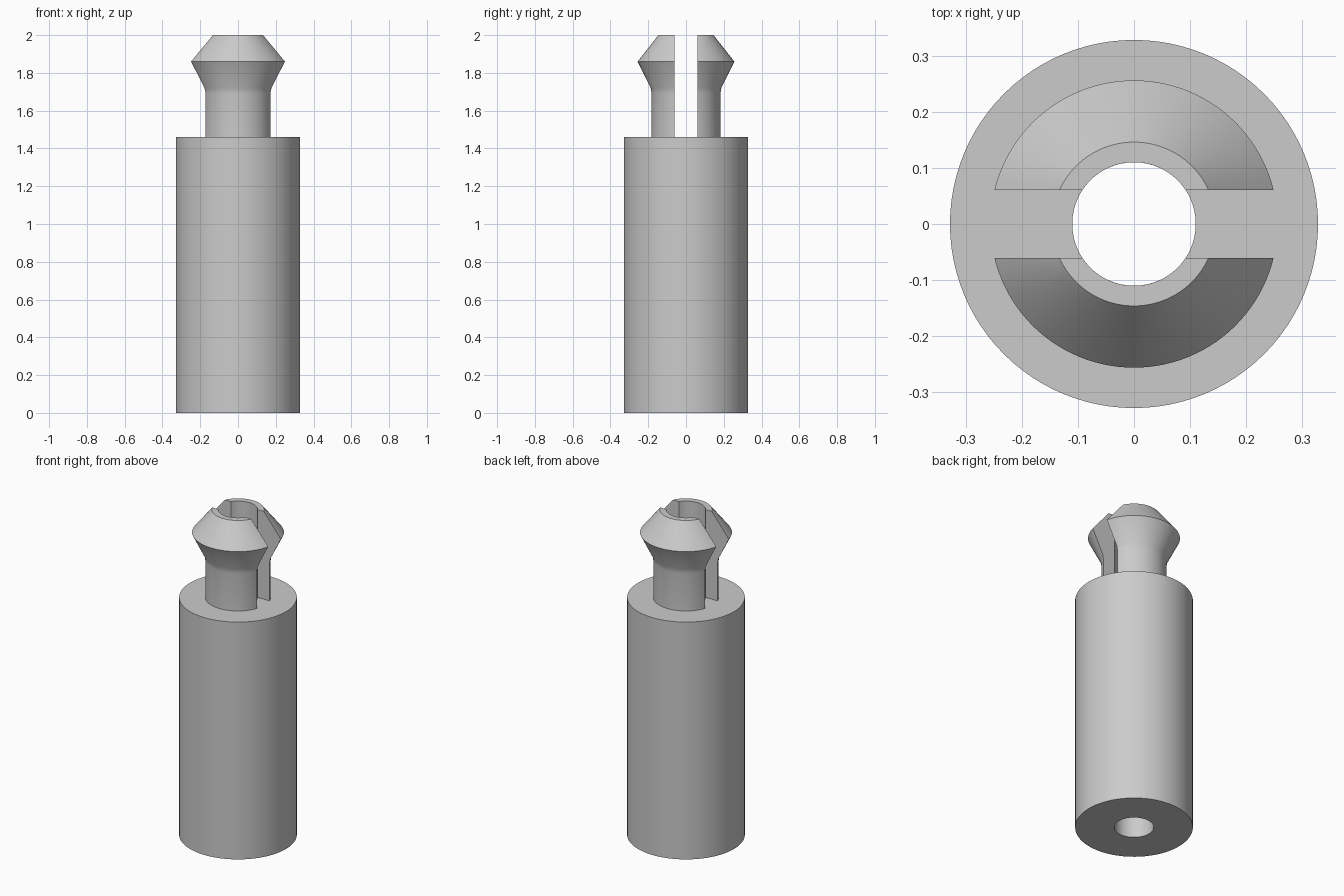
import bpy, bmesh, math

cube = bpy.data.objects.get("Cube")
if cube:
    bpy.data.objects.remove(cube)

BORE, BODY_R, BODY_TOP, SLOT = 0.11, 0.328, 1.46, 0.061

grey = bpy.data.materials.new("light_grey")
grey.use_nodes = True
colour = (0.6, 0.6, 0.6, 1)
grey.diffuse_color = colour
grey.node_tree.nodes["Principled BSDF"].inputs["Base Color"].default_value = colour


def finish(name, bm):
    bmesh.ops.recalc_face_normals(bm, faces=bm.faces)
    mesh = bpy.data.meshes.new(name)
    bm.to_mesh(mesh)
    bm.free()
    obj = bpy.data.objects.new(name, mesh)
    bpy.context.collection.objects.link(obj)
    mesh.materials.append(grey)
    bpy.ops.object.select_all(action='DESELECT')
    obj.select_set(True)
    bpy.context.view_layer.objects.active = obj
    bpy.ops.object.shade_smooth_by_angle(angle=math.radians(22))


def sweep(name, profile, steps, half_gap=0, side=1):
    """Revolve a closed (radius, z) profile; half_gap trims it to one half beside a flat slot."""
    bm = bmesh.new()
    full = half_gap == 0
    rings = []
    for i in range(steps if full else steps + 1):
        ring = []
        for r, z in profile:
            start = math.asin(half_gap / r)
            span = math.tau if full else math.pi - 2 * start
            a = start + span * i / steps
            ring.append(bm.verts.new((side * r * math.cos(a), side * r * math.sin(a), z)))
        rings.append(ring)
    n = len(profile)
    pairs = list(zip(rings, rings[1:]))
    if full:
        pairs.append((rings[-1], rings[0]))
    for a, b in pairs:
        for j in range(n):
            k = (j + 1) % n
            bm.faces.new((a[j], a[k], b[k], b[j]))
    if not full:
        bm.faces.new(rings[0])
        bm.faces.new(rings[-1])
    finish(name, bm)


# Hollow cylindrical body
sweep("body", [(BORE, 0), (BODY_R, 0), (BODY_R, BODY_TOP), (BORE, BODY_TOP)], 96)

# Two snap prongs with a flared, chamfered head, split by the slot
prong = [(BORE, BODY_TOP), (0.182, BODY_TOP), (0.182, 1.69), (0.187, 1.72),
         (0.256, 1.86), (0.146, 2), (BORE, 2)]
for name, side in (("back_prong", 1), ("front_prong", -1)):
    sweep(name, prong, 48, SLOT, side)
